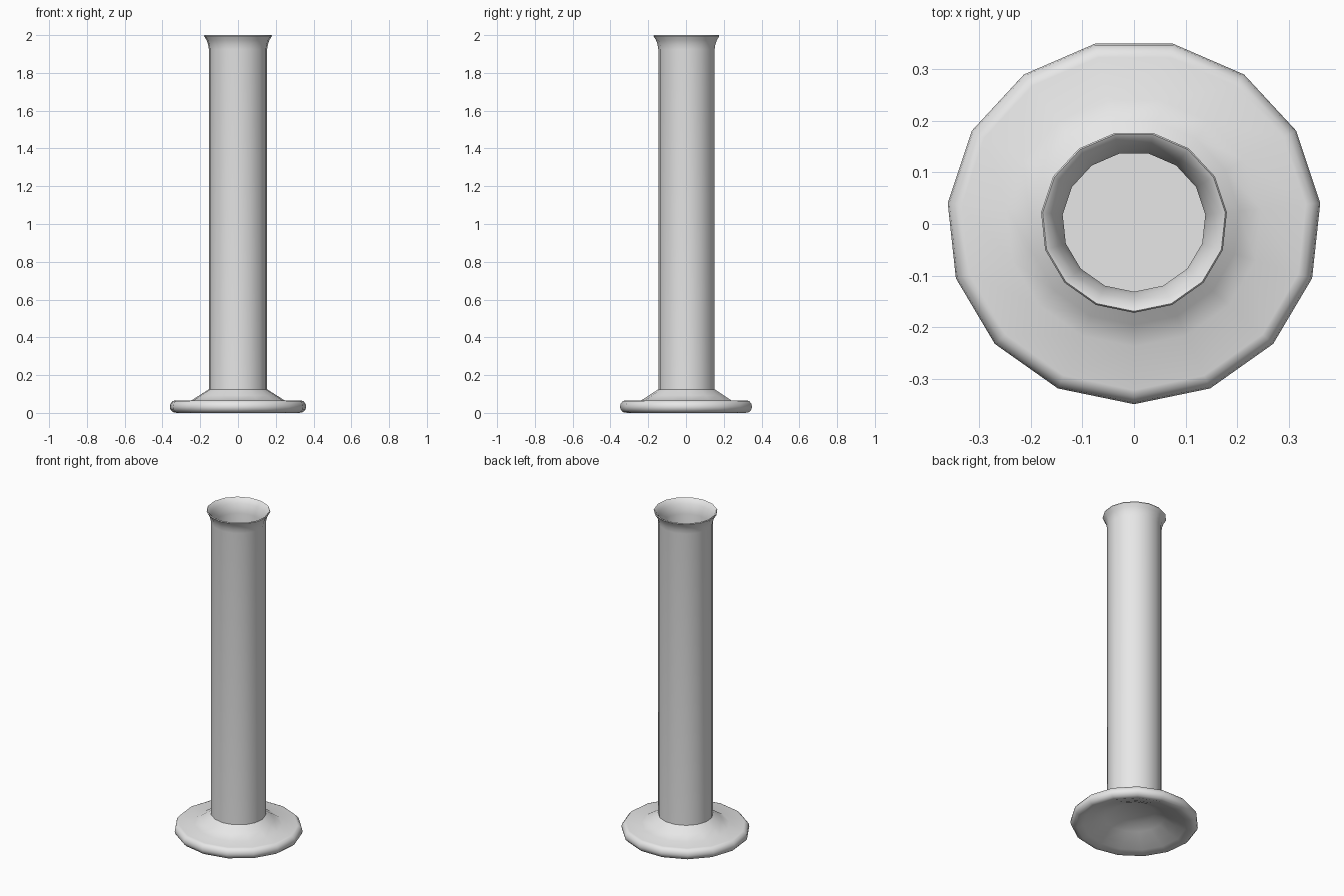
import bpy, bmesh, math

if "Cube" in bpy.data.objects:
    bpy.data.objects.remove(bpy.data.objects["Cube"])

SIDES = 15
SX, SY, CY = 1.0, 0.973, 0.004   # slightly oval section, centred by bounds

grey = bpy.data.materials.new("light grey")
grey.diffuse_color = (0.8, 0.8, 0.8, 1)
grey.use_nodes = True
grey.node_tree.nodes["Principled BSDF"].inputs["Base Color"].default_value = grey.diffuse_color


def lathe(name, profile, angle=35):
    """Spin a (radius, height) profile; radius 0 makes a closing cap."""
    bm = bmesh.new()
    rings = []
    for r, z in profile:
        ring = []
        for i in range(SIDES):
            a = -math.pi / 2 + 2 * math.pi * i / SIDES
            ring.append(bm.verts.new((r * SX * math.cos(a), CY + r * SY * math.sin(a), z)))
        rings.append(ring)
    for lo, hi in zip(rings, rings[1:]):
        for i in range(SIDES):
            j = (i + 1) % SIDES
            bm.faces.new((lo[i], lo[j], hi[j], hi[i]))
    bm.faces.new(rings[0][::-1])
    bm.faces.new(rings[-1])
    me = bpy.data.meshes.new(name)
    bm.to_mesh(me)
    bm.free()
    me.materials.append(grey)
    ob = bpy.data.objects.new(name, me)
    bpy.context.collection.objects.link(ob)
    bpy.ops.object.select_all(action='DESELECT')
    ob.select_set(True)
    bpy.context.view_layer.objects.active = ob
    bpy.ops.object.shade_smooth_by_angle(angle=math.radians(angle))
    return ob


# One continuous skin: underside hollow, rounded foot, collar, tube, lip, bore
lathe("cylinder_vessel", [
    (0.115, 0.09), (0.17, 0.062), (0.24, 0.03), (0.29, 0.012),   # hollow underside
    (0.325, 0.0), (0.347, 0.004), (0.360, 0.018), (0.363, 0.032),  # foot edge
    (0.360, 0.048), (0.348, 0.062), (0.335, 0.066),
    (0.248, 0.066), (0.205, 0.093), (0.155, 0.125),                # collar
    (0.155, 1.925), (0.159, 1.95), (0.167, 1.973), (0.181, 1.995),  # flared mouth
    (0.178, 2.0), (0.170, 1.995),
    (0.155, 1.97), (0.145, 1.945), (0.139, 1.915),
    (0.139, 0.11),                                                 # bore and floor
], angle=40)
